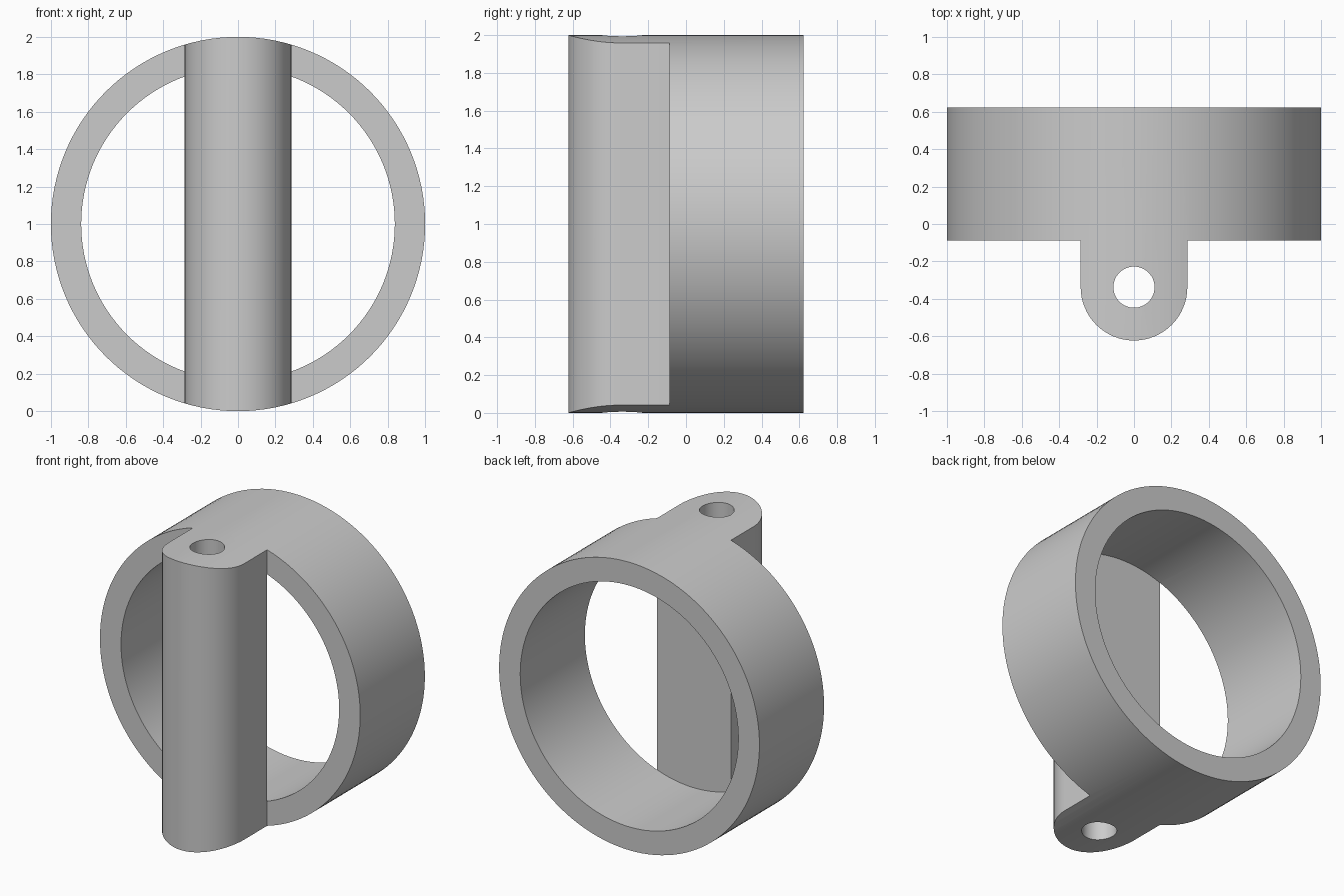
import bpy
import bmesh
from math import pi, sin, cos, radians
from mathutils import Matrix

if "Cube" in bpy.data.objects:
    bpy.data.objects.remove(bpy.data.objects["Cube"], do_unlink=True)

RING_R, BORE_R = 1.0, 0.838
BACK, SHOULDER = 0.6225, -0.087
BAR_R, HOLE_R = 0.285, 0.11
PIVOT_Y = -BACK + BAR_R

grey = bpy.data.materials.new("plain grey")
grey.use_nodes = True
colour = (0.6, 0.6, 0.6, 1)
grey.diffuse_color = colour
grey.node_tree.nodes["Principled BSDF"].inputs["Base Color"].default_value = colour


def add_object(name, bm):
    bmesh.ops.recalc_face_normals(bm, faces=bm.faces)
    mesh = bpy.data.meshes.new(name)
    bm.to_mesh(mesh)
    bm.free()
    mesh.materials.append(grey)
    obj = bpy.data.objects.new(name, mesh)
    bpy.context.collection.objects.link(obj)
    return obj


def cylinder(name, radius, length, centre, segments, tilt=0):
    bm = bmesh.new()
    bmesh.ops.create_cone(
        bm, cap_ends=True, segments=segments, radius1=radius, radius2=radius,
        depth=length, matrix=Matrix.Translation(centre) @ Matrix.Rotation(tilt, 4, "X"))
    return add_object(name, bm)


def prism(name, outline, bottom, top):
    bm = bmesh.new()
    face = bm.faces.new([bm.verts.new((x, y, bottom)) for x, y in outline])
    extruded = bmesh.ops.extrude_face_region(bm, geom=[face])["geom"]
    verts = [v for v in extruded if isinstance(v, bmesh.types.BMVert)]
    bmesh.ops.translate(bm, verts=verts, vec=(0, 0, top - bottom))
    return add_object(name, bm)


def cut(target, tool, operation):
    tool.hide_render = True
    mod = target.modifiers.new(tool.name, "BOOLEAN")
    mod.operation = operation
    mod.solver = "EXACT"
    mod.object = tool
    bpy.context.view_layer.objects.active = target
    bpy.ops.object.modifier_apply(modifier=mod.name)
    bpy.data.objects.remove(tool, do_unlink=True)


# Solid drum that gives ring and bar the same curved outside
body = cylinder("ring_with_pivot_bar", RING_R, 3, (0, 0, RING_R), 128, pi / 2)

# Plan shape: wide band at the back, round-nosed bar at the front
nose = [(BAR_R * cos(a), PIVOT_Y + BAR_R * sin(a))
        for a in (-pi * i / 32 for i in range(33))]
plan = [(1.5, BACK), (1.5, SHOULDER), (BAR_R, SHOULDER)] + nose
plan += [(-BAR_R, SHOULDER), (-1.5, SHOULDER), (-1.5, BACK)]
cut(body, prism("plan_cutter", plan, -1, 3), "INTERSECT")

# Ring opening, stopping at the back of the bar
bore_end = SHOULDER - 0.001
bore = cylinder("bore_cutter", BORE_R, 2, (0, bore_end + 1, RING_R), 128, pi / 2)
cut(body, bore, "DIFFERENCE")

# Pin hole along the whole bar
cut(body, cylinder("pin_cutter", HOLE_R, 4, (0, PIVOT_Y, RING_R), 48), "DIFFERENCE")

# Smooth curved walls, sharp rims
bpy.ops.object.select_all(action="DESELECT")
body.select_set(True)
bpy.context.view_layer.objects.active = body
bpy.ops.object.shade_smooth_by_angle(angle=radians(30))
